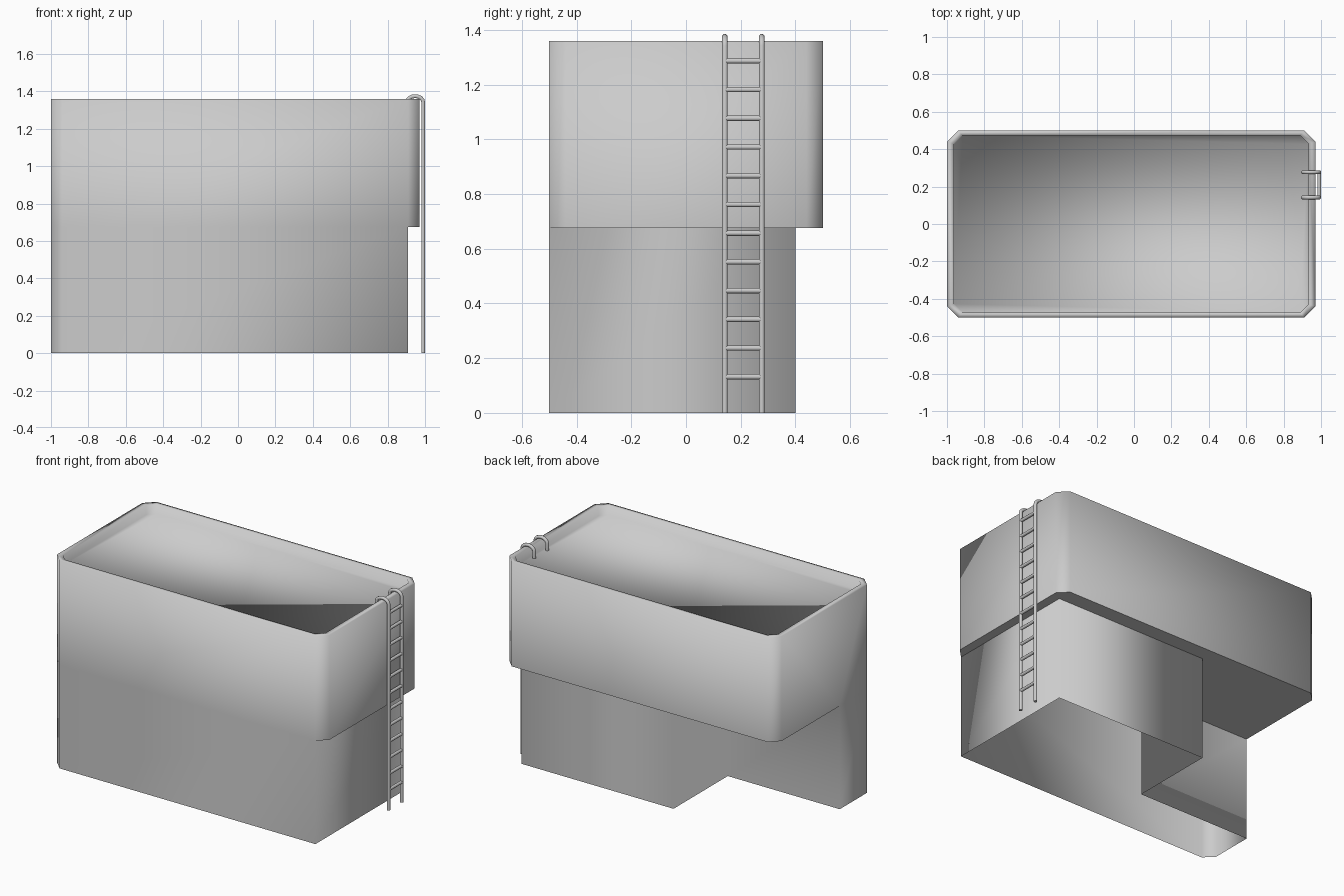
import bpy, bmesh, math
from mathutils import Vector

cube = bpy.data.objects.get("Cube")
if cube:
    bpy.data.objects.remove(cube, do_unlink=True)

# Single grey finish
grey = bpy.data.materials.new("grey_paint")
grey.use_nodes = True
grey.diffuse_color = (0.6, 0.6, 0.6, 1)
grey.node_tree.nodes["Principled BSDF"].inputs["Base Color"].default_value = grey.diffuse_color

LEFT, RIGHT, HALF_Y, CUT = -1.0, 0.97, 0.5, 0.06
TOP, STEP, FLOOR = 1.36, 0.675, 1.298


def make_object(name, bm):
    for f in bm.faces:
        f.smooth = True
    mesh = bpy.data.meshes.new(name)
    bm.to_mesh(mesh)
    bm.free()
    mesh.materials.append(grey)
    obj = bpy.data.objects.new(name, mesh)
    bpy.context.collection.objects.link(obj)
    return obj


def chamfered(inset_x, inset_y, cut):
    """Counter-clockwise rectangle with cut corners, from the front edge."""
    x0, x1, y = LEFT + inset_x, RIGHT - inset_x, HALF_Y - inset_y
    return [(x0 + cut, -y), (x1 - cut, -y), (x1, -y + cut), (x1, y - cut),
            (x1 - cut, y), (x0 + cut, y), (x0, y - cut), (x0, -y + cut)]


def ring(bm, points, z):
    return [bm.verts.new((x, y, z)) for x, y in points]


def bridge(bm, a, b):
    n = len(a)
    for i in range(n):
        j = (i + 1) % n
        bm.faces.new((a[i], a[j], b[j], b[i]))


# Tank shell: outer wall, rim, shallow inner wall and floor
bm = bmesh.new()
outline = chamfered(0, 0, CUT)
notch_y, notch_x, back_y = -0.16, -0.19, 0.4
outline.insert(7, (LEFT, notch_y))
mid = ring(bm, outline, STEP)
top = ring(bm, chamfered(0, 0, CUT), TOP)
lip = ring(bm, chamfered(0.036, 0.026, 0.045), TOP)
floor = ring(bm, chamfered(0.038, 0.028, 0.045), FLOOR)
for i in range(6):
    bm.faces.new((mid[i], mid[i + 1], top[i + 1], top[i]))
bm.faces.new((mid[6], mid[7], mid[8], top[7], top[6]))
bm.faces.new((mid[8], mid[0], top[0], top[7]))
bridge(bm, top, lip)
bridge(bm, lip, floor)
bm.faces.new(floor)

# L-shaped base with an open bottom, sharing the front wall of the tank
inner = ring(bm, [(mid[1].co.x, back_y), (notch_x, back_y), (notch_x, notch_y)], STEP)
foot = [mid[0], mid[1]] + inner + [mid[7], mid[8]]
ground = [bm.verts.new((v.co.x, v.co.y, 0)) for v in foot]
bridge(bm, ground, foot)

# Overhang underside, with crisp borders
underside = bm.faces.new([mid[1]] + inner + mid[7:1:-1])
for e in underside.edges:
    e.smooth = False
make_object("tank_shell", bm)


def tube(name, path, radius, sides=8):
    """Sweep a round section along a path lying in a plane."""
    bm = bmesh.new()
    pts = [Vector(p) for p in path]
    loops = []
    for i, p in enumerate(pts):
        along = (pts[min(i + 1, len(pts) - 1)] - pts[max(i - 1, 0)]).normalized()
        across = Vector((0, 1, 0)) if abs(along.y) < 0.5 else Vector((1, 0, 0))
        up = across.cross(along)
        loops.append([bm.verts.new(p + radius * (across * math.cos(a) + up * math.sin(a)))
                      for a in (math.tau * (k + 0.5) / sides for k in range(sides))])
    for a, b in zip(loops, loops[1:]):
        bridge(bm, a, b)
    for cap in (loops[0], loops[-1]):
        for e in bm.faces.new(cap).edges:
            e.smooth = False
    bmesh.ops.recalc_face_normals(bm, faces=bm.faces)
    return make_object(name, bm)


# Ladder rails with hooks over the rim
rail_x, hook_r = 0.99, 0.043
for side, y in (("front", 0.142), ("back", 0.277)):
    path = [(rail_x, y, 0), (rail_x, y, 0.7)]
    for k in range(9):
        a = math.pi * k / 8
        path.append((rail_x - hook_r + hook_r * math.cos(a), y, 1.343 + 0.031 * math.sin(a)))
    path.append((rail_x - 2 * hook_r, y, 1.3))
    tube("ladder_rail_" + side, path, 0.011)

# Ladder rungs
for k in range(12):
    z = 0.132 + 0.105 * k
    tube(f"ladder_rung_{k + 1}", [(rail_x, 0.142, z), (rail_x, 0.277, z)], 0.0105)
